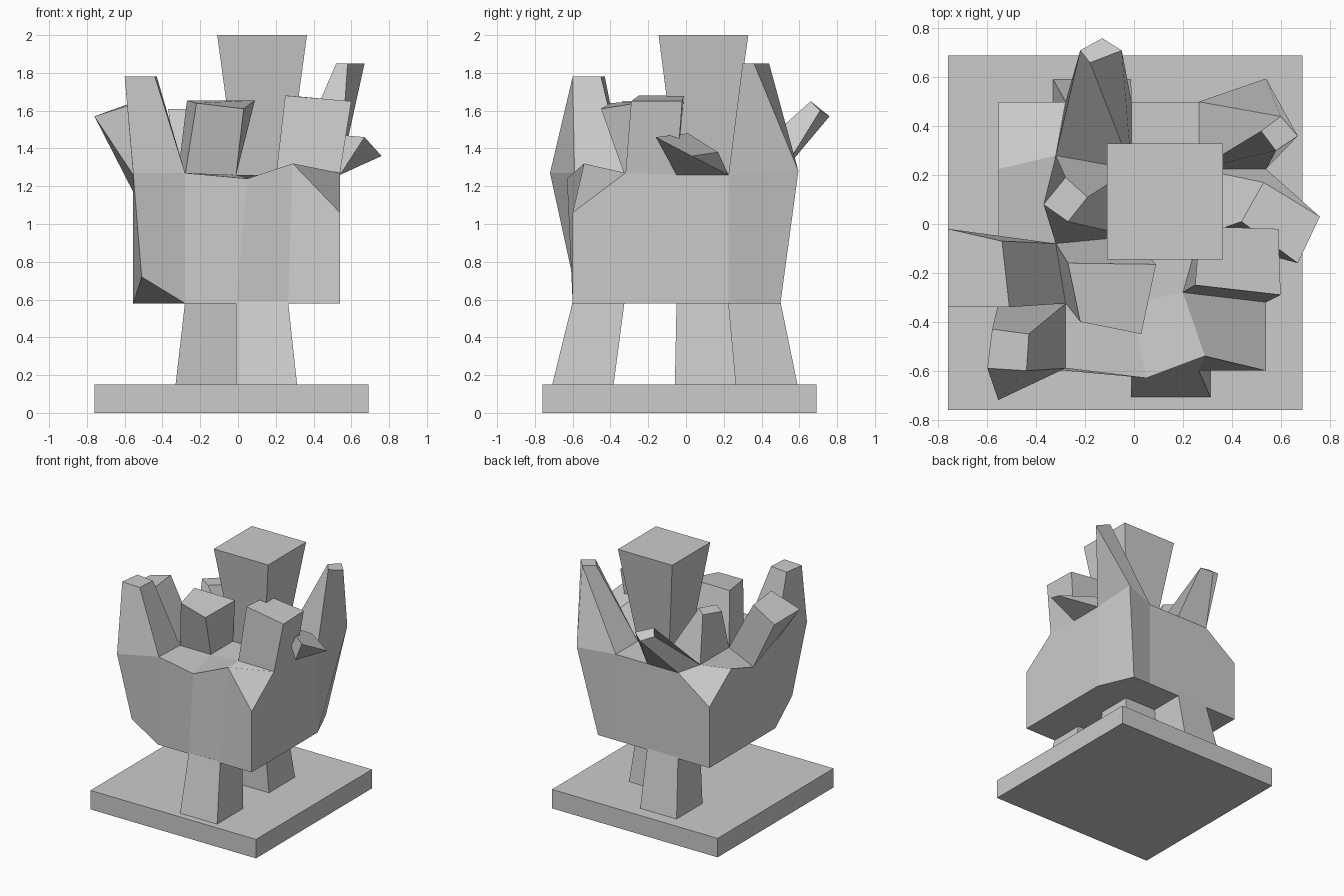
import bpy

if "Cube" in bpy.data.objects:
    bpy.data.objects.remove(bpy.data.objects["Cube"])

X = [-0.555, -0.28, -0.01, 0.265, 0.54]
Y = [-0.60, -0.325, -0.05, 0.225, 0.50]


def make(name, verts, faces):
    me = bpy.data.meshes.new(name)
    me.from_pydata(verts, [], faces)
    me.validate()
    ob = bpy.data.objects.new(name, me)
    bpy.context.collection.objects.link(ob)
    return ob


def block(name, low, high):
    """Six-sided block between two counter-clockwise quads."""
    sides = [(k, (k + 1) % 4, (k + 1) % 4 + 4, k + 4) for k in range(4)]
    return make(name, list(low) + list(high), [(3, 2, 1, 0), (4, 5, 6, 7)] + sides)


def rect(x0, x1, y0, y1, z):
    return [(x0, y0, z), (x1, y0, z), (x1, y1, z), (x0, y1, z)]


# Square base plate
block("base_plate", rect(-0.76, 0.69, -0.76, 0.69, 0), rect(-0.76, 0.69, -0.76, 0.69, 0.15))

# Three splayed legs, each under one cell of the body grid
F = 1.18
for name, i, j in (("front_leg", 2, 0), ("middle_leg", 2, 2), ("back_leg", 1, 3)):
    x0, x1, y0, y1 = X[i], X[i + 1], Y[j], Y[j + 1]
    block(name, rect(x0 * F, x1 * F, y0 * F, y1 * F, 0.15), rect(x0, x1, y0, y1, 0.59))

# Body: 4 x 4 cell slab with a few corners pulled about
low = {(i, j): (X[i], Y[j], 0.58) for i in range(5) for j in range(5)}
top = {(i, j): (X[i], Y[j], 1.26) for i in range(5) for j in range(5)}
low.update({(0, 0): (-0.51, -0.6, 0.72), (4, 4): (0.42, 0.5, 0.58)})
top.update({
    (0, 0): (-0.555, -0.72, 1.27), (1, 0): (-0.28, -0.59, 1.27),
    (2, 0): (0.05, -0.63, 1.24), (3, 0): (0.29, -0.54, 1.32),
    (4, 0): (0.54, -0.6, 1.06), (4, 1): (0.54, -0.32, 1.27),
    (3, 1): (0.2, -0.28, 1.25), (1, 2): (-0.32, -0.08, 1.25),
    (0, 2): (-0.555, -0.05, 1.17), (1, 3): (-0.32, 0.28, 1.25),
    (0, 4): (-0.555, 0.5, 1.06), (4, 4): (0.54, 0.595, 1.28),
})
order = [(i, j) for i in range(5) for j in range(5)]
index = {p: k for k, p in enumerate(order)}


def cell(i, j):
    return [(i, j), (i + 1, j), (i + 1, j + 1), (i, j + 1)]


faces = []
for i in range(4):
    for j in range(4):
        ids = [index[p] for p in cell(i, j)]
        faces.append(ids[::-1])
        faces.append([k + 25 for k in ids])
rim = ([(k, 0) for k in range(4)] + [(4, k) for k in range(4)]
       + [(k, 4) for k in range(4, 0, -1)] + [(0, k) for k in range(4, 0, -1)])
for a, b in zip(rim, rim[1:] + rim[:1]):
    faces.append((index[a], index[b], index[b] + 25, index[a] + 25))
make("body", [low[p] for p in order] + [top[p] for p in order], faces)

# Spikes and blocks extruded from single top cells
spikes = {
    "front_left_horn": (0, 0, [(-0.60, -0.59, 1.78), (-0.44, -0.60, 1.78),
                               (-0.43, -0.45, 1.78), (-0.58, -0.43, 1.78)]),
    "left_horn": (0, 1, [(-0.76, -0.34, 1.57), (-0.51, -0.34, 1.65),
                         (-0.54, -0.07, 1.65), (-0.76, -0.02, 1.57)]),
    "front_block": (1, 1, [(-0.22, -0.40, 1.64), (0.03, -0.45, 1.61),
                           (0.09, -0.165, 1.655), (-0.27, -0.16, 1.655)]),
    "right_block": (3, 1, [(0.25, -0.25, 1.68), (0.60, -0.29, 1.65),
                           (0.59, -0.02, 1.65), (0.27, -0.01, 1.68)]),
    "right_spike": (3, 2, [(0.44, 0.01, 1.48), (0.67, -0.16, 1.46),
                           (0.76, 0.03, 1.36), (0.53, 0.17, 1.38)]),
    "back_right_horn": (3, 3, [(0.52, 0.38, 1.85), (0.58, 0.30, 1.85),
                               (0.67, 0.36, 1.85), (0.60, 0.44, 1.85)]),
    "back_horn": (1, 3, [(-0.22, 0.71, 1.61), (-0.18, 0.66, 1.65),
                         (-0.05, 0.71, 1.60), (-0.13, 0.76, 1.57)]),
    "inner_spike": (1, 2, [(-0.37, 0.08, 1.61), (-0.27, 0.01, 1.61),
                           (-0.19, 0.11, 1.60), (-0.28, 0.19, 1.60)]),
    "centre_pillar": (2, 2, rect(-0.11, 0.365, -0.145, 0.33, 2.0)),
}
for name, (i, j, tip) in spikes.items():
    block(name, [top[p] for p in cell(i, j)], tip)
